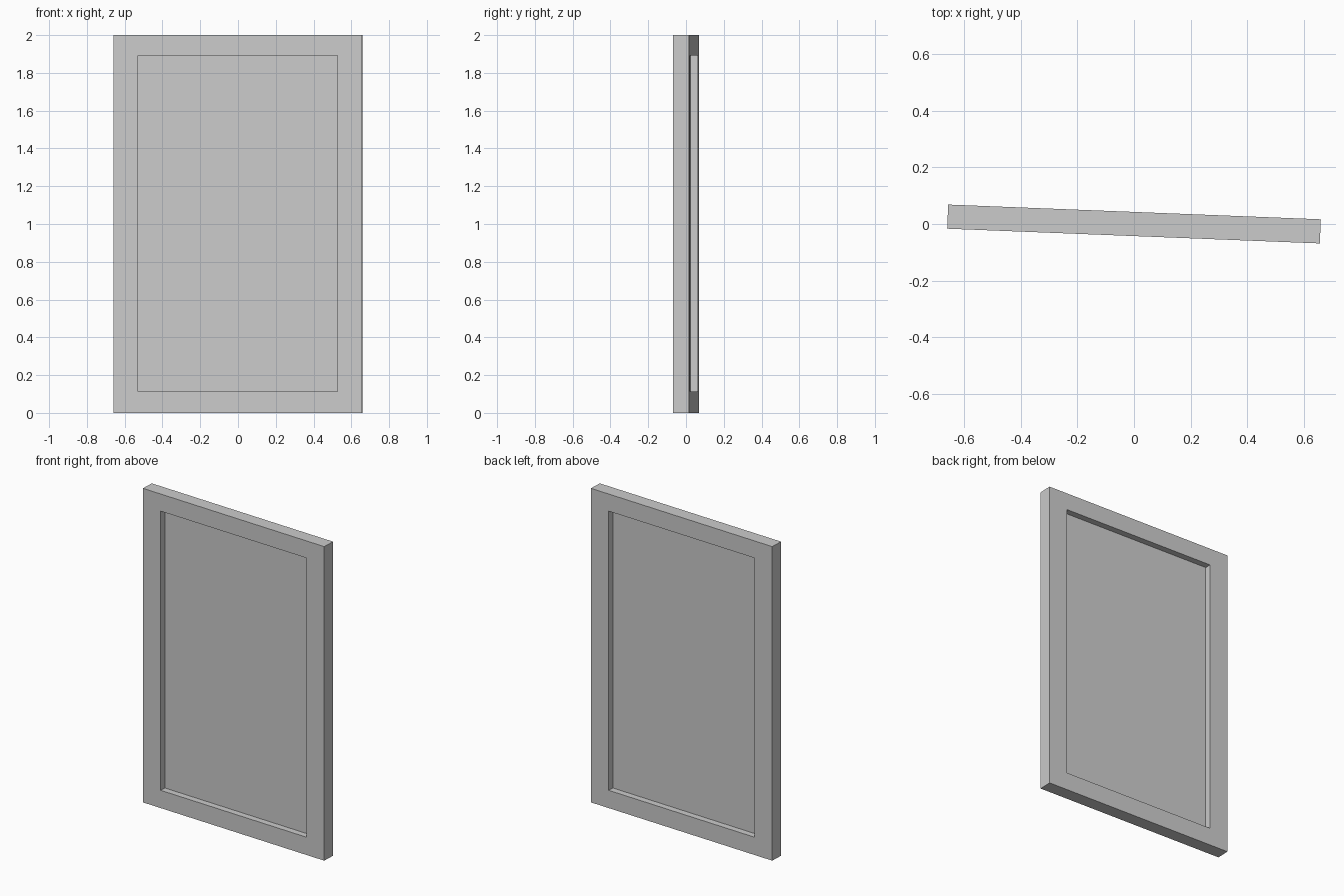
import bpy, bmesh
from mathutils import Matrix

if "Cube" in bpy.data.objects:
    bpy.data.objects.remove(bpy.data.objects["Cube"])

W, H, T = 0.6575, 2.0, 0.085        # half width, height, thickness
IW, Z0, Z1 = 0.529, 0.113, 1.891    # opening half width, bottom, top
PANEL_T = 0.004
TURN = Matrix.Rotation(-0.0395, 4, 'Z')


def make_object(name, bm):
    bmesh.ops.recalc_face_normals(bm, faces=bm.faces)
    bm.transform(TURN)
    mesh = bpy.data.meshes.new(name)
    bm.to_mesh(mesh)
    bm.free()
    obj = bpy.data.objects.new(name, mesh)
    bpy.context.collection.objects.link(obj)


def loop(bm, half, low, high, y):
    return [bm.verts.new((x, y, z)) for x, z in
            ((-half, low), (half, low), (half, high), (-half, high))]


# Frame: mitred rectangular border with a through opening
bm = bmesh.new()
rings = [loop(bm, W, 0, H, -T / 2), loop(bm, IW, Z0, Z1, -T / 2),
         loop(bm, IW, Z0, Z1, T / 2), loop(bm, W, 0, H, T / 2)]
for r in range(4):
    a, b = rings[r], rings[(r + 1) % 4]
    for i in range(4):
        j = (i + 1) % 4
        bm.faces.new((a[i], a[j], b[j], b[i]))
make_object("frame", bm)

# Thin panel filling the opening, recessed on both sides
bm = bmesh.new()
bmesh.ops.create_cube(bm, size=1, matrix=Matrix.Translation((0, 0, (Z0 + Z1) / 2))
                      @ Matrix.Diagonal((2 * IW, PANEL_T, Z1 - Z0, 1)))
make_object("inner_panel", bm)
